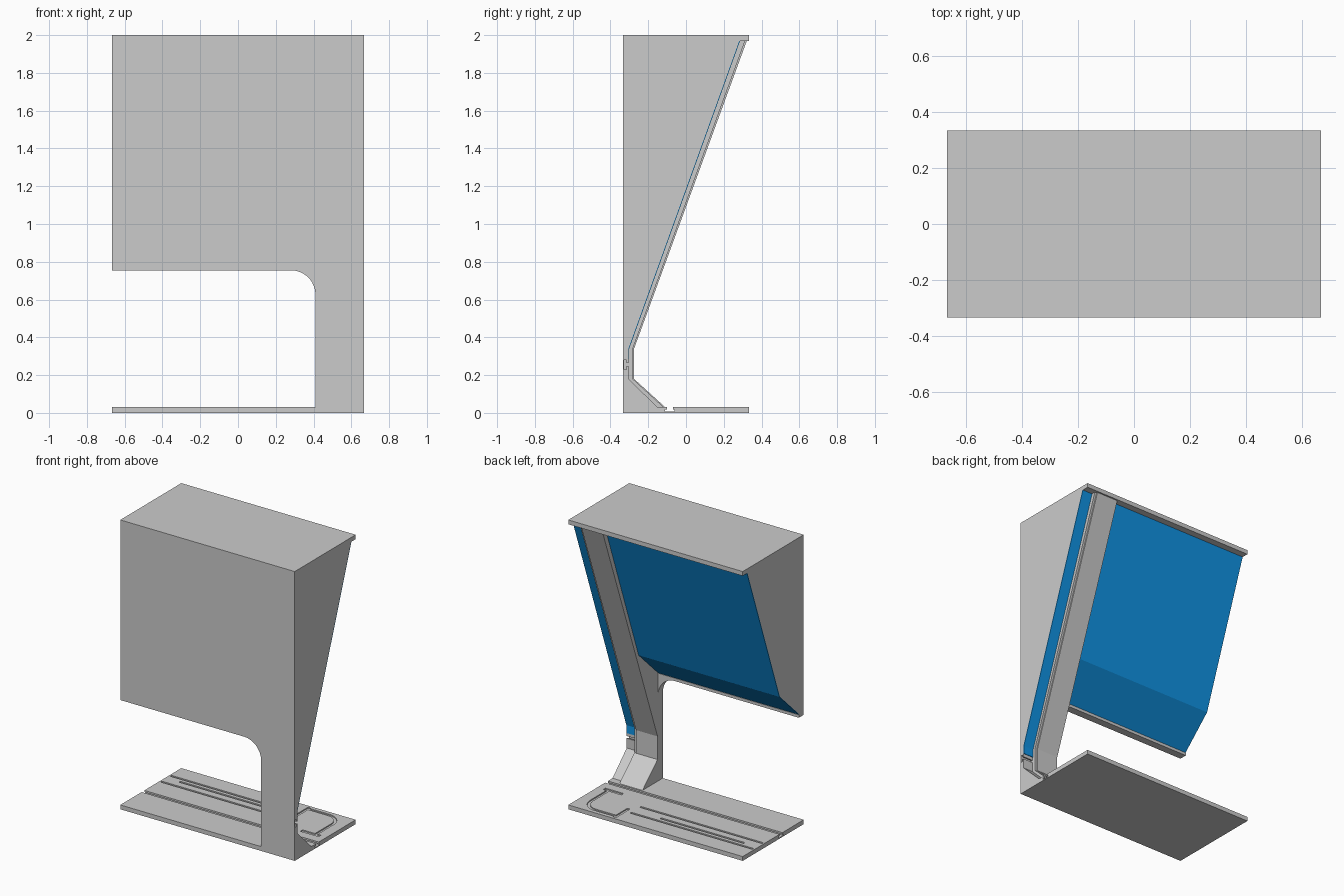
import bpy, bmesh, math
from mathutils import Vector

if "Cube" in bpy.data.objects:
    bpy.data.objects.remove(bpy.data.objects["Cube"])

W, D = 0.667, 0.333          # half width and half depth
LEG, RAIL = 0.41, 0.59       # inner side of the leg, outer side of its rail
T = 0.03                     # plate thickness

blue = bpy.data.materials.new("blue")
blue.diffuse_color = (0.005, 0.30, 0.80, 1)
blue.use_nodes = True
blue.node_tree.nodes["Principled BSDF"].inputs["Base Color"].default_value = blue.diffuse_color


def prism(name, pts, axis, a, b, mat=None):
    """Extrude a 2D outline along an axis from a to b."""
    place = {"x": lambda p, t: (t, p[0], p[1]),
             "y": lambda p, t: (p[0], t, p[1]),
             "z": lambda p, t: (p[0], p[1], t)}[axis]
    bm = bmesh.new()
    face = bm.faces.new([bm.verts.new(place(p, a)) for p in pts])
    new = bmesh.ops.extrude_face_region(bm, geom=[face])["geom"]
    move = Vector(place((0, 0), b - a))
    bmesh.ops.translate(bm, vec=move, verts=[v for v in new if isinstance(v, bmesh.types.BMVert)])
    bmesh.ops.recalc_face_normals(bm, faces=bm.faces)
    me = bpy.data.meshes.new(name)
    bm.to_mesh(me)
    bm.free()
    ob = bpy.data.objects.new(name, me)
    bpy.context.collection.objects.link(ob)
    if mat:
        me.materials.append(mat)
    return ob


def rect(x0, x1, y0, y1):
    return [(x0, y0), (x1, y0), (x1, y1), (x0, y1)]


def arc(cx, cy, r, a0, a1, n=12):
    return [(cx + r * math.cos(math.radians(a0 + (a1 - a0) * i / n)),
             cy + r * math.sin(math.radians(a0 + (a1 - a0) * i / n))) for i in range(n + 1)]


def sheet(name, line, x0, x1, t=0.004):
    """Thin blue panel that follows a line in the side view."""
    prism(name, line + [(y + t, z) for y, z in reversed(line)], "x", x0, x1, blue)


# top cap
prism("top_cap", rect(-W, W, -D, D), "z", 2 - T, 2)

# base plate with a T-slot running along its length
base = prism("base_plate", [(-D, 0), (D, 0), (D, T), (-0.07, T), (-0.07, 0.018), (-0.06, 0.018),
                            (-0.06, 0.007), (-0.11, 0.007), (-0.11, 0.018), (-0.10, 0.018),
                            (-0.10, T), (-D, T)], "x", -W, W)

# shallow grooves in the base: long tracks, two clamps and a curved track
path_out = [(0.595, 0.02)] + arc(0.485, 0.195, 0.11, 0, 90) + [(0.335, 0.305)]
path_in = [(0.575, 0.02)] + arc(0.485, 0.195, 0.09, 0, 90) + [(0.335, 0.285)]
grooves = [rect(-0.655, 0.28, 0.195, 0.21), rect(-0.56, 0.08, 0.155, 0.17),
           rect(-0.655, 0.28, 0.09, 0.105), rect(0.48, 0.62, -0.005, 0.02),
           rect(0.315, 0.336, 0.16, 0.315), path_out + path_in[::-1]]
for outline in grooves:
    cutter = prism("groove_cutter", outline, "z", T - 0.008, T + 0.02)
    cutter.hide_render = True
    mod = base.modifiers.new("groove", "BOOLEAN")
    mod.operation, mod.solver, mod.object = "DIFFERENCE", "EXACT", cutter
    bpy.context.view_layer.objects.active = base
    bpy.ops.object.modifier_apply(modifier=mod.name)
    bpy.data.objects.remove(cutter)

# upper housing with sloped back, chamfer and bottom lip
slope = [(-0.287, 0.775), (-0.072, 0.98), (0.282, 2 - T)]
prism("housing", [(-D, 0.755), (-0.28, 0.755), (-0.28, 0.775)] + slope + [(-D, 2 - T)], "x", -W, LEG)
sheet("back_panel", slope, -W, LEG)

# rounded corner between housing and leg
prism("corner_fillet", [(LEG, 0.755)] + arc(LEG - 0.13, 0.625, 0.13, 0, 90), "y", -D, -0.28)

# leg: raised rail, a small step beside it, and the recessed outer side
def leg_outline(foot, mid, top, slot=()):
    return [(-D, T), (foot, T), (mid, 0.18), *slot, (mid, 0.34), (top, 2 - T), (-D, 2 - T)]


prism("leg_rail", leg_outline(-0.11, -0.275, 0.322), "x", LEG, RAIL - 0.015)
prism("leg_rail_step", leg_outline(-0.118, -0.282, 0.313), "x", RAIL - 0.015, RAIL)
t_slot = [(-0.305, 0.247), (-0.314, 0.247), (-0.314, 0.23), (-0.328, 0.23),
          (-0.328, 0.28), (-0.314, 0.28), (-0.314, 0.263), (-0.305, 0.263)]
prism("leg_side", leg_outline(-0.15, -0.305, 0.282, t_slot), "x", RAIL, W)
sheet("leg_strip", [(-0.305, 0.285), (-0.305, 0.34), (0.282, 2 - T)], RAIL, W)
